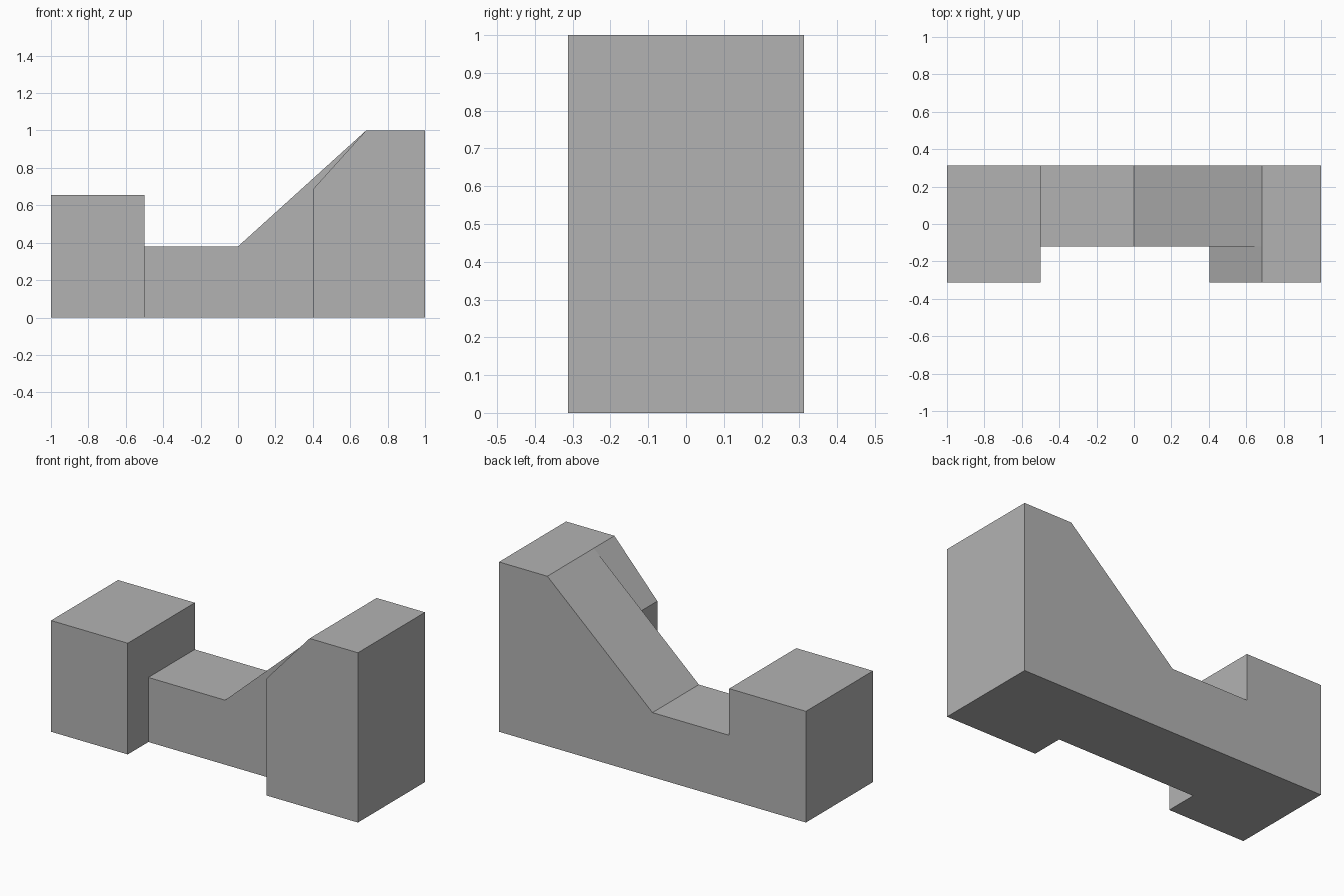
import bpy
import bmesh

cube = bpy.data.objects.get("Cube")
if cube:
    bpy.data.objects.remove(cube, do_unlink=True)

grey = bpy.data.materials.new("plain grey")
grey.use_nodes = True
COLOUR = (0.45, 0.45, 0.45, 1)
grey.diffuse_color = COLOUR
grey.node_tree.nodes["Principled BSDF"].inputs["Base Color"].default_value = COLOUR


def prism(name, profile, front, back):
    """Extrude an (x, z) profile from front to back along y."""
    bm = bmesh.new()
    face = bm.faces.new([bm.verts.new((x, front, z)) for x, z in profile])
    ext = bmesh.ops.extrude_face_region(bm, geom=[face])
    verts = [v for v in ext["geom"] if isinstance(v, bmesh.types.BMVert)]
    bmesh.ops.translate(bm, verts=verts, vec=(0, back - front, 0))
    bmesh.ops.recalc_face_normals(bm, faces=bm.faces)
    mesh = bpy.data.meshes.new(name)
    bm.to_mesh(mesh)
    bm.free()
    mesh.materials.append(grey)
    obj = bpy.data.objects.new(name, mesh)
    bpy.context.collection.objects.link(obj)
    return obj


HALF_DEPTH = 0.312
NOTCH_BACK = -0.12
STEP_X, TOWER_X, TOP_X = -0.5, 0.405, 0.685

# Low block, saddle, ramp and tall block as one solid
body = prism("stepped_block", [
    (-1, 0), (1, 0), (1, 1), (TOP_X, 1), (0, 0.38),
    (STEP_X, 0.38), (STEP_X, 0.655), (-1, 0.655)], -HALF_DEPTH, HALF_DEPTH)

# Notch in the front, with a steeper chamfer on the tall block
notch = prism("notch_cutter", [
    (STEP_X, -0.1), (TOWER_X, -0.1), (TOWER_X, 0.69),
    (TOP_X, 1), (TOP_X, 1.2), (STEP_X, 1.2)], -0.5, NOTCH_BACK)

cut = body.modifiers.new("front_notch", 'BOOLEAN')
cut.operation = 'DIFFERENCE'
cut.solver = 'EXACT'
cut.object = notch

# Apply the cut and drop the helper
bpy.context.view_layer.update()
result = bpy.data.meshes.new_from_object(
    body.evaluated_get(bpy.context.evaluated_depsgraph_get()))
body.modifiers.clear()
body.data = result
bpy.data.objects.remove(notch, do_unlink=True)
